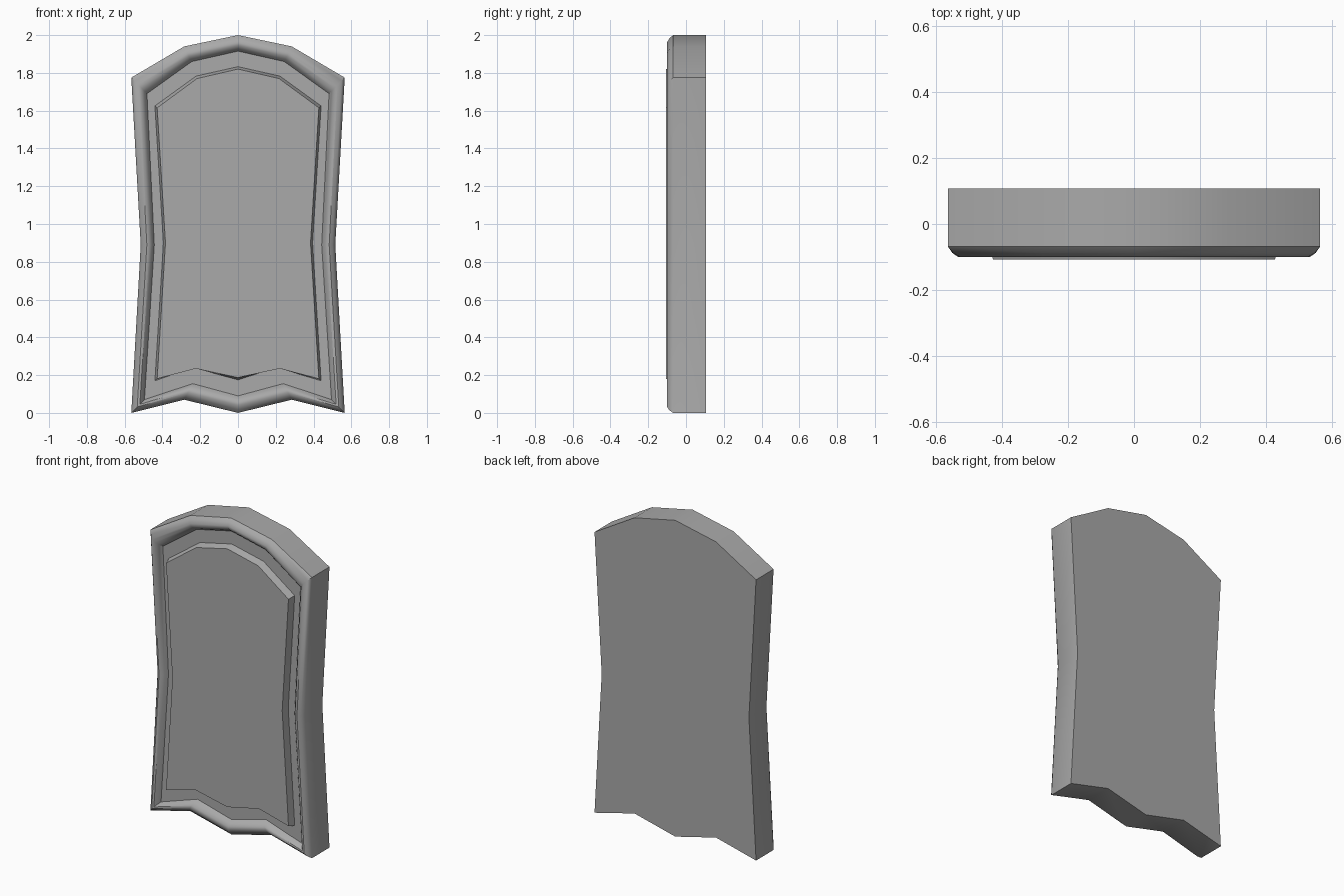
import bpy, bmesh, math
from mathutils import Vector

cube = bpy.data.objects.get("Cube")
if cube:
    bpy.data.objects.remove(cube, do_unlink=True)

stone = bpy.data.materials.new("grey_stone")
stone.use_nodes = True
GREY = (0.4, 0.4, 0.4, 1)
stone.diffuse_color = GREY
stone.node_tree.nodes["Principled BSDF"].inputs["Base Color"].default_value = GREY

# Half outlines (x, z): crown, shoulder, top corner, waist, foot, scallop, bottom centre
OUTER = [(0, 2), (0.285, 1.94), (0.565, 1.775), (0.515, 0.89), (0.565, 0), (0.285, 0.07), (0, 0)]
RIM_INNER = [(0, 1.915), (0.245, 1.86), (0.482, 1.69), (0.443, 0.89), (0.495, 0.07), (0.24, 0.155), (0, 0.09)]
PANEL = [(0, 1.833), (0.222, 1.783), (0.44, 1.625), (0.395, 0.9), (0.44, 0.17), (0.222, 0.246), (0, 0.175)]
PANEL_FACE = [(0, 1.82), (0.217, 1.77), (0.428, 1.615), (0.384, 0.9), (0.428, 0.181), (0.222, 0.235), (0, 0.187)]


def ring(half, y):
    """Mirror a half outline into a closed loop at depth y."""
    loop = half + [(-x, z) for x, z in reversed(half[1:-1])]
    return [Vector((x, y, z)) for x, z in loop]


def blend(a, b, t):
    return [p.lerp(q, t) for p, q in zip(a, b)]


def lofted(name, rings, cap_start, cap_end):
    """Skin a row of matching loops and cap the chosen ends."""
    bm = bmesh.new()
    rows = [[bm.verts.new(p) for p in r] for r in rings]
    for a, b in zip(rows, rows[1:]):
        n = len(a)
        for i in range(n):
            j = (i + 1) % n
            bm.faces.new((a[i], a[j], b[j], b[i]))
    if cap_start:
        bm.faces.new(rows[0])
    if cap_end:
        bm.faces.new(rows[-1])
    bmesh.ops.recalc_face_normals(bm, faces=bm.faces)
    mesh = bpy.data.meshes.new(name)
    bm.to_mesh(mesh)
    bm.free()
    mesh.materials.append(stone)
    obj = bpy.data.objects.new(name, mesh)
    bpy.context.collection.objects.link(obj)
    bpy.ops.object.select_all(action='DESELECT')
    obj.select_set(True)
    bpy.context.view_layer.objects.active = obj
    bpy.ops.object.shade_smooth_by_angle(angle=math.radians(40))
    return obj


# Slab with a rounded rim running down into a sunken field
BACK, FIELD, FRONT = 0.107, -0.062, -0.107
rings = [ring(OUTER, BACK)]
for t, y in [(0, -0.068), (0.2, -0.088), (0.45, -0.1), (0.65, -0.098), (0.85, -0.082), (1, FIELD)]:
    loop = blend(ring(OUTER, y), ring(RIM_INNER, y), t)
    rings.append(loop)
lofted("slab_with_rim", rings, True, True)

# Raised centre panel with sloped edges
lofted("raised_panel", [ring(PANEL, FIELD + 0.005 - 0.01), ring(PANEL_FACE, FRONT)], False, True)
panel = bpy.data.objects["raised_panel"]

# Seat the panel edge on the field
for v in panel.data.vertices:
    if v.co.y > FRONT + 0.01:
        v.co.y = FIELD
# Make sure the open panel shell faces forward
front_face = max(panel.data.polygons, key=lambda p: len(p.vertices))
if front_face.normal.y > 0:
    panel.data.flip_normals()
